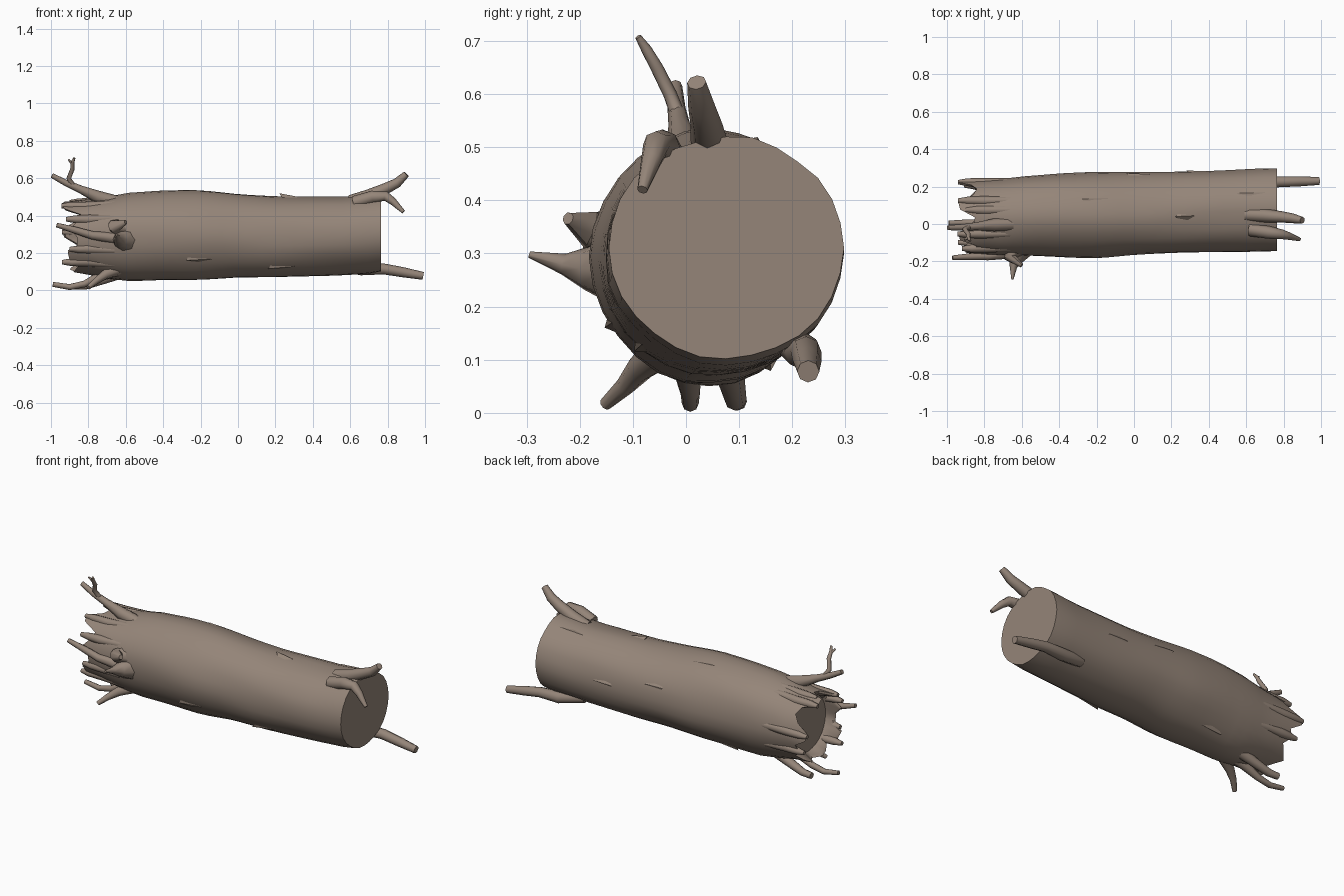
import bpy, bmesh, math
from mathutils import Vector, noise

if "Cube" in bpy.data.objects:
    bpy.data.objects.remove(bpy.data.objects["Cube"])

bark = bpy.data.materials.new("grey brown bark")
bark.diffuse_color = (0.30, 0.235, 0.19, 1)
bark.use_nodes = True
bark.node_tree.nodes["Principled BSDF"].inputs["Base Color"].default_value = bark.diffuse_color
N = 28


def finish(ob, angle=40):
    ob.data.materials.clear()
    ob.data.materials.append(bark)
    bpy.ops.object.select_all(action='DESELECT')
    ob.select_set(True)
    bpy.context.view_layer.objects.active = ob
    bpy.ops.object.shade_smooth_by_angle(angle=math.radians(angle))


# trunk stations: x, y min, y max, z min, z max
stations = [(-0.80, -0.165, 0.235, 0.085, 0.485), (-0.70, -0.17, 0.24, 0.065, 0.50),
            (-0.58, -0.17, 0.255, 0.052, 0.522), (-0.40, -0.175, 0.27, 0.055, 0.535),
            (-0.20, -0.178, 0.278, 0.055, 0.533), (0.0, -0.165, 0.278, 0.07, 0.515),
            (0.20, -0.16, 0.28, 0.07, 0.505), (0.40, -0.152, 0.284, 0.076, 0.502),
            (0.58, -0.148, 0.29, 0.082, 0.502), (0.70, -0.145, 0.295, 0.088, 0.515),
            (0.765, -0.145, 0.295, 0.10, 0.52)]


def section(x):
    """Interpolated trunk outline at x."""
    x = max(stations[0][0], min(stations[-1][0], x))
    for a, b in zip(stations, stations[1:]):
        if x <= b[0]:
            t = (x - a[0]) / (b[0] - a[0])
            return [p + (q - p) * t for p, q in zip(a[1:], b[1:])]


def surface(x, ang, scale=1.0):
    """Point on the bark; angle 0 = back (+y), 90 = top."""
    y0, y1, z0, z1 = section(x)
    c, s = math.cos(ang), math.sin(ang)
    r = scale * (1 + 0.035 * noise.noise(Vector((x * 2.2, c * 2, s * 2))))
    return Vector((x, (y0 + y1) / 2 + (y1 - y0) / 2 * c * r,
                   (z0 + z1) / 2 + (z1 - z0) / 2 * s * r))


# trunk with a sawn right end and a splintered, hollowed left end
tips = [-.93, -.94, -.87, -.84, -.86, -.94, -.93, -.85, -.86, -.94, -.93, -.84, -.86, -.90,
        -.86, -.86, -.91, -.90, -.85, -.87, -.88, -.84, -.86, -.90, -.87, -.84, -.88, -.86]
bm = bmesh.new()
rings = []


def ring(fn):
    rings.append([bm.verts.new(fn(i, 2 * math.pi * i / N)) for i in range(N)])


ring(lambda i, a: surface(-0.815, a, 0.80))
ring(lambda i, a: Vector((tips[i] + 0.01, *surface(-0.8, a, 0.90).yz)))
ring(lambda i, a: Vector((tips[i], *surface(-0.8, a, 0.965).yz)))
for k in range(23):
    x = -0.79 + 1.555 * k / 22
    ring(lambda i, a: surface(x, a))
for r0, r1 in zip(rings, rings[1:]):
    for i in range(N):
        j = (i + 1) % N
        bm.faces.new((r0[i], r0[j], r1[j], r1[i]))
bm.faces.new(rings[0])
bm.faces.new(rings[-1])
bmesh.ops.recalc_face_normals(bm, faces=bm.faces)
me = bpy.data.meshes.new("trunk")
bm.to_mesh(me)
bm.free()
trunk = bpy.data.objects.new("trunk", me)
bpy.context.collection.objects.link(trunk)
finish(trunk)


# branches: tapered tubes through points (x, y, z, radius)
def branch(name, pts):
    cu = bpy.data.curves.new(name, 'CURVE')
    cu.dimensions = '3D'
    cu.bevel_depth = 1
    cu.bevel_resolution = 2
    cu.use_fill_caps = True
    sp = cu.splines.new('POLY')
    sp.points.add(len(pts) - 1)
    for p, (x, y, z, r) in zip(sp.points, pts):
        p.co = (x, y, z, 1)
        p.radius = r
    ob = bpy.data.objects.new(name, cu)
    bpy.context.collection.objects.link(ob)
    bpy.ops.object.select_all(action='DESELECT')
    ob.select_set(True)
    bpy.context.view_layer.objects.active = ob
    bpy.ops.object.convert(target='MESH')
    finish(bpy.context.view_layer.objects.active, 50)


# right end
branch("right_top_branch", [(.60, .05, .475, .035), (.70, .045, .505, .036), (.79, .038, .545, .030),
                            (.85, .03, .575, .026), (.90, .02, .622, .018)])
branch("right_front_branch", [(.62, -.03, .47, .035), (.72, -.045, .50, .034), (.79, -.055, .505, .026),
                              (.83, -.065, .475, .020), (.885, -.082, .42, .010)])
branch("right_low_branch", [(.52, .19, .14, .03), (.66, .22, .115, .034), (.78, .226, .115, .029),
                            (.88, .228, .098, .027), (.99, .23, .078, .021)])
# left end, top
branch("left_top_branch", [(-.64, .0, .47, .035), (-.75, -.005, .50, .034), (-.84, -.012, .54, .021),
                           (-.92, -.018, .575, .017), (-.995, -.02, .615, .013)])
branch("left_top_twig", [(-.88, -.015, .56, .014), (-.905, -.03, .60, .013), (-.885, -.055, .65, .012),
                         (-.885, -.075, .685, .010), (-.875, -.09, .708, .006)])
branch("left_twig_fork", [(-.885, -.07, .675, .009), (-.905, -.085, .70, .005)])
# left end, front
branch("left_front_spike", [(-.60, -.12, .27, .075), (-.63, -.185, .272, .042), (-.645, -.23, .28, .020),
                            (-.65, -.295, .298, .006)])
branch("left_front_knot", [(-.62, -.12, .33, .06), (-.66, -.18, .345, .036), (-.60, -.222, .366, .012)])
branch("left_front_splinter", [(-.66, -.155, .28, .03), (-.78, -.172, .295, .022), (-.88, -.175, .325, .018),
                               (-.97, -.18, .35, .012)])
# left end, underneath
branch("left_low_branch_front", [(-.62, -.04, .12, .035), (-.71, -.085, .085, .026), (-.76, -.115, .05, .018),
                                 (-.80, -.152, .016, .012)])
branch("left_low_branch_middle", [(-.64, .0, .11, .035), (-.74, .003, .075, .026), (-.82, .008, .035, .018),
                                  (-.90, .008, .018, .016), (-.99, .005, .033, .013)])
branch("left_low_branch_back", [(-.62, .075, .10, .035), (-.72, .085, .06, .026), (-.82, .093, .025, .021),
                                (-.88, .097, .022, .018)])


# bark splinters lying along the broken rim
for n, (deg, x) in enumerate([(8, -.94), (62, -.94), (78, -.90), (118, -.945), (150, -.92), (200, -.90),
                              (225, -.94), (335, -.91)]):
    a = math.radians(deg)
    p, q, t = surface(-.66, a, .90), surface(-.80, a, .93), surface(-.80, a, .95)
    branch(f"rim_splinter_{n}", [(*p, .022), (*q, .026), (x + .05, t.y, t.z, .021), (x, t.y, t.z, .012)])


# lifted bark chips: x of root, x of tip, angle, lift
for n, (x0, x1, deg, lift) in enumerate([(-.12, -.28, 212, 1.05), (.32, .16, 228, 1.05), (.34, .22, 95, 1.08),
                                         (-.12, -.28, 68, 1.02), (.10, -.04, 20, 1.03), (.42, .28, 5, 1.03),
                                         (-.30, -.45, 300, 1.04), (.72, .55, 65, 1.01)]):
    a = math.radians(deg)
    bm = bmesh.new()
    base = [bm.verts.new(surface(x, a + d, .96)) for x, d in ((x0, -.17), (x0 - .02, .17), (x1 + .02, .08), (x1 + .02, -.08))]
    top = [bm.verts.new(surface(x0 - .02, a, 1.0)), bm.verts.new(surface(x1, a, lift))]
    for f in ((base[0], base[1], top[0]), (base[1], base[2], top[1], top[0]), (base[2], base[3], top[1]),
              (base[3], base[0], top[0], top[1]), (base[3], base[2], base[1], base[0])):
        bm.faces.new(f)
    bmesh.ops.recalc_face_normals(bm, faces=bm.faces)
    me = bpy.data.meshes.new(f"bark_chip_{n}")
    bm.to_mesh(me)
    bm.free()
    ob = bpy.data.objects.new(f"bark_chip_{n}", me)
    bpy.context.collection.objects.link(ob)
    finish(ob)
